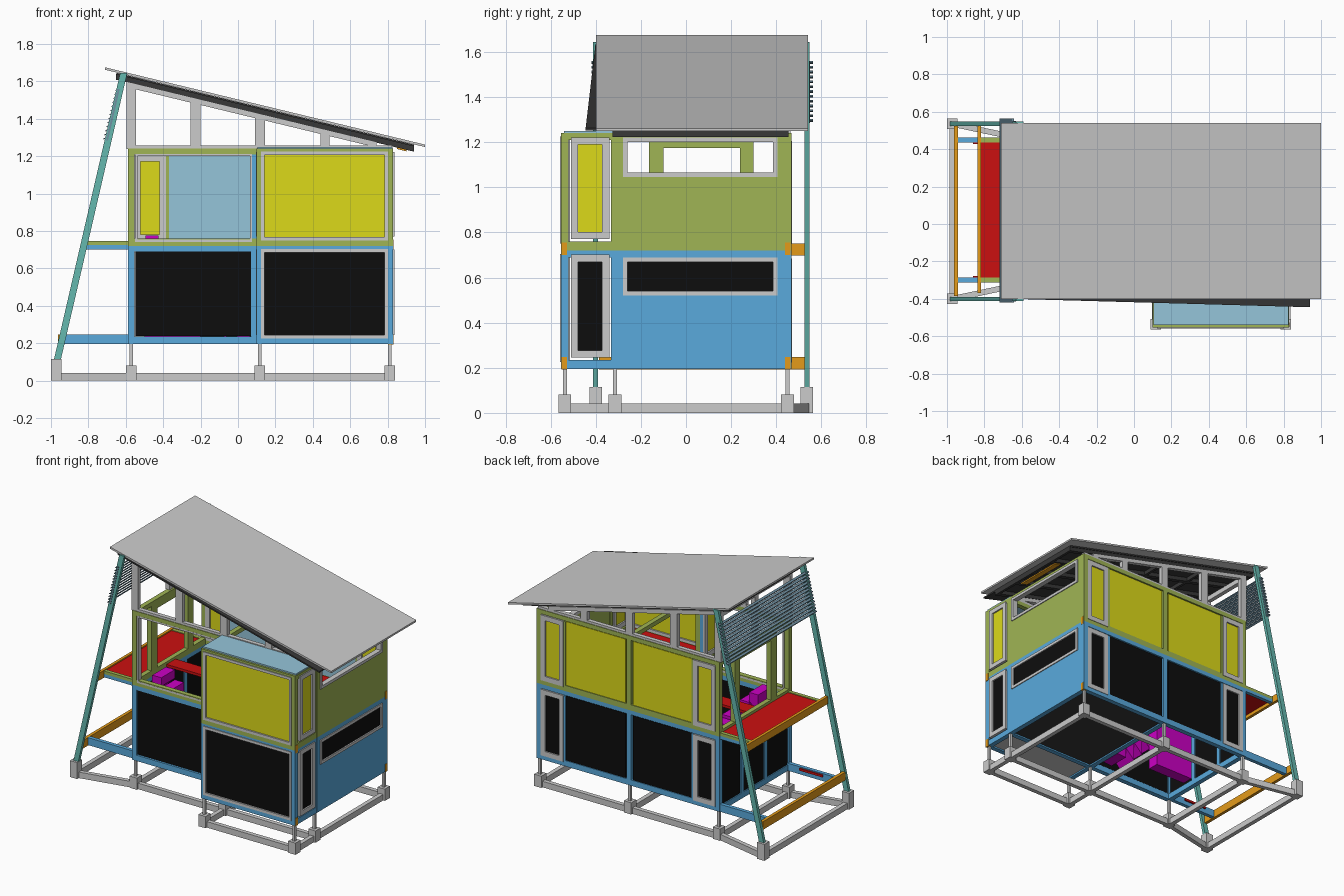
import bpy
from mathutils import Vector

if "Cube" in bpy.data.objects:
    bpy.data.objects.remove(bpy.data.objects["Cube"])

COL = dict(blue=(.10, .40, .72), green=(.35, .46, .09), yellow=(.72, .70, .01), black=(.004, .004, .004),
           red=(.6, .005, .005), magenta=(.6, 0, .55), orange=(.78, .33, .01), teal=(.13, .48, .43),
           glass=(.30, .56, .70), dark=(.04, .04, .04), slate=(.16, .28, .36))
MATS = {}
for k, c in COL.items():
    MATS[k] = bpy.data.materials.new(k)
    MATS[k].diffuse_color = (*c, 1)


def mesh(name, verts, faces, col):
    me = bpy.data.meshes.new(name)
    me.from_pydata(verts, [], faces)
    ob = bpy.data.objects.new(name, me)
    bpy.context.collection.objects.link(ob)
    if col:
        me.materials.append(MATS[col])
    return ob


def prism(name, low, high, col=None):
    # solid between two matching polygons
    n = len(low)
    faces = [tuple(range(n))[::-1], tuple(range(n, 2 * n))]
    faces += [(i, (i + 1) % n, n + (i + 1) % n, n + i) for i in range(n)]
    return mesh(name, list(low) + list(high), faces, col)


def box(name, x0, x1, y0, y1, z0, z1, col=None):
    q = [(x0, y0), (x1, y0), (x1, y1), (x0, y1)]
    return prism(name, [(*p, z0) for p in q], [(*p, z1) for p in q], col)


def side(name, pts, y0, y1, col=None):
    # xz profile extruded along y
    return prism(name, [(x, y1, z) for x, z in pts], [(x, y0, z) for x, z in pts], col)


def slab(name, ax, p, u0, u1, z0, z1, t, col=None):
    # upright panel centred on plane p, running along x or y
    if ax == 'x':
        return box(name, u0, u1, p - t / 2, p + t / 2, z0, z1, col)
    return box(name, p - t / 2, p + t / 2, u0, u1, z0, z1, col)


def ring(name, ax, p, o, i, t, col=None):
    # rectangular frame: outer o and inner i are (u0, u1, z0, z1)
    slab(name + "_bottom", ax, p, o[0], o[1], o[2], i[2], t, col)
    slab(name + "_top", ax, p, o[0], o[1], i[3], o[3], t, col)
    slab(name + "_left", ax, p, o[0], i[0], i[2], i[3], t, col)
    slab(name + "_right", ax, p, i[1], o[1], i[2], i[3], t, col)


def window(name, ax, p, o, w, pane, t=.035):
    i = (o[0] + w, o[1] - w, o[2] + w, o[3] - w)
    ring(name + "_frame", ax, p, o, i, t)
    if pane:
        slab(name + "_pane", ax, p, *i, t * .5, pane)


def beam(name, a, b, w, h, col=None):
    # level beam between two plan points, sitting on z = 0
    d = (Vector(b) - Vector(a)).normalized() * w / 2
    n = Vector((-d.y, d.x))
    q = [Vector(a) - n, Vector(b) - n, Vector(b) + n, Vector(a) + n]
    prism(name, [(*v, 0) for v in q], [(*v, h) for v in q], col)


XL, XM, XR = -.57, .117, .812
YF, YM, YB = -.537, -.315, .45
STOREYS = [("lower", .195, .72, "blue", "black"), ("upper", .72, 1.24, "green", "yellow")]

# footings and thin stilts
grid = [(x, y) for x in (XL, XM, XR) for y in (YM, YB)] + [(XM, YF), (XR, YF)]
for x, y in grid:
    box("footing", x - .028, x + .028, y - .028, y + .028, 0, .082)
    box("stilt", x - .009, x + .009, y - .009, y + .009, .08, .2)
poles = [(-.972, -.4), (-.972, .535)]
for x, y in poles:
    box("pole_footing", x - .028, x + .028, y - .028, y + .028, 0, .115)

# ground beams
for a, b in [((XL, YM), (XR, YM)), ((XL, YB), (XR, YB)), ((XM, YF), (XR, YF)),
             ((XL, YM), (XL, YB)), ((XM, YF), (XM, YB)), ((XR, YF), (XR, YB)),
             (poles[0], (XL, YM)), (poles[1], (XL, YB)), (poles[0], poles[1])]:
    beam("ground_beam", a, b, .03, .042)

# both storeys: posts, rails and walls
for s, z0, z1, c, pane in STOREYS:
    a, b = z0 + .028, z1 - .035
    for x, y in grid:
        box(s + "_post", x - .017, x + .017, y - .017, y + .017, z0, z1, c)
    for h0, h1 in ((z0, z0 + .04), (z1 - .03, z1)):
        for y in (YM, YB):
            slab(s + "_rail", 'x', y, XL, XR, h0, h1, .034, c)
        slab(s + "_bay_rail", 'x', YF, XM, XR, h0, h1, .034, c)
        slab(s + "_left_rail", 'y', XL, YM, YB, h0, h1, .034, c)
        for x in (XM, XR):
            slab(s + "_cross_rail", 'y', x, YF, YB, h0, h1, .034, c)
    # back wall: two wide panels and two narrow windows
    for u0, u1 in ((-.37, .085), (.145, .605)):
        slab(s + "_back_panel", 'x', YB, u0, u1, a, b, .024, pane)
        slab(s + "_back_lining", 'x', YB - .015, u0, u1, a, b, .008, "glass" if s == "upper" else pane)
    for u0, u1 in ((-.555, -.385), (.62, .795)):
        window(s + "_back_window", 'x', YB, (u0, u1, a, b), .034, pane, .04)
    for u in (-.377, .612):
        slab(s + "_back_mullion", 'x', YB, u - .009, u + .009, a, b, .034, c)
    # bay windows
    window(s + "_bay_window", 'x', YF, (.122, .803, z0 + .03, z1 - .015), .019, pane, .044)
    for x in (XM, XR + .004):
        window(s + "_bay_side_window", 'y', x, (-.51, -.34, z0 + .05, z1 - .018), .032, pane, .04)

# right wall with strip windows
for s, z0, z1, c, w in (("lower", .195, .72, "blue", (.52, .69)), ("upper", .72, 1.24, "green", (1.045, 1.22))):
    ring(s + "_right_wall", 'y', XR + .003, (YM, .46, z0, z1), (-.28, .405, *w), .03, c)
    window(s + "_strip_window", 'y', XR + .006, (-.28, .405, *w), .02, "black" if s == "lower" else None, .036)

# front wall beside the bay: dark sliding panel below, open frame above
slab("front_panel", 'x', YM, -.547, .07, .24, .706, .022, "black")
slab("front_mid_post", 'x', YM, .07, .1, .195, 1.24, .034, "blue")
window("front_opening", 'x', YM, (-.55, .075, .742, 1.212), .012, None)

# left wall: dark doors below, open door frame above
for u0, u1 in ((-.29, -.06), (-.03, .2), (.23, .43)):
    slab("left_door", 'y', XL, u0, u1, .235, .695, .02, "black")
for u in (-.045, .215):
    slab("left_door_post", 'y', XL, u - .015, u + .015, .235, .695, .034, "blue")
ring("balcony_door_frame", 'y', XL, (-.165, .3, .74, 1.212), (-.1, .24, .75, 1.175), .034, "green")

# floors
box("ground_floor", .12, .81, YM, .44, .205, .225, "dark")
box("bay_floor", .12, .81, YF, YM, .205, .225)
box("upper_floor", .1, .81, -.52, .44, .725, .743, "red")
box("landing_strip", XL, .1, .0, .1, .725, .743, "red")
box("bay_roof", .105, .825, -.54, -.3, 1.235, 1.25, "glass")

# stair rising to the left
n = 8
for i in range(n):
    x = .065 - i * .07
    z = .285 + i * .07
    side("stair_step", [(x - .07, z), (x, z), (x, z - .06), (x - .07, max(z - .13, .22))], -.24, -.09, "magenta")
box("stair_cupboard", -.5, -.2, -.08, .0, .2, .55, "magenta")

# balcony and deck beams
for y in (-.30, YB):
    slab("deck_joist", 'x', y, -.955, XL, .195, .247, .026, "blue")
    slab("balcony_joist", 'x', y, -.825, XL, .702, .725, .026, "blue")
    slab("balcony_top_joist", 'x', y, -.82, XL, .725, .746, .026, "green")
for y in (-.283, .433):
    box("deck_strip", -.86, -.68, y - .006, y + .006, .225, .24, "red")
box("balcony_floor", -.822, -.585, -.29, .44, .722, .741, "red")
box("deck_beam", -.962, -.94, -.385, .525, .192, .248, "orange")
box("balcony_beam", -.838, -.818, -.37, .525, .698, .75, "orange")
for z in (.192, .7):
    for y in (-.54, .45):
        box("corner_bracket", .803, .832, y - .011, y + .013, z, z + .055, "orange")

# leaning poles and louvre slats
for y in (-.401, .536):
    side("leaning_pole", [(-.987, .1), (-.95, .1), (-.592, 1.645), (-.63, 1.645)], y - .011, y + .011, "teal")
for i in range(13):
    z = 1.29 + i * .0215
    x = -.718 + i * .0052
    side("louvre_slat", [(x, z), (x + .014, z + .006), (x + .014, z + .012), (x, z + .006)], -.42, .563, "slate")
for y in (-.405, .54):
    side("louvre_side", [(-.705, 1.285), (-.695, 1.285), (-.632, 1.56), (-.642, 1.56)], y - .01, y + .01, "slate")


def rz(x, d=0):
    # roof top height with an offset downwards
    return 1.262 - .2415 * (x - 1) - d


def sloped(name, x0, x1, y0, y1, d0, d1, col=None):
    side(name, [(x0, rz(x0, d1)), (x1, rz(x1, d1)), (x1, rz(x1, d0)), (x0, rz(x0, d0))], y0, y1, col)


# clerestory frames under the slope
for y0, y1 in ((-.328, -.298), (.433, .463)):
    for x0, x1 in ((-.595, -.545), (-.255, -.2), (.09, .145), (.44, .49)):
        side("clerestory_stud", [(x0, 1.24), (x1, 1.24), (x1, rz(x1, .05)), (x0, rz(x0, .05))], y0, y1)
    box("clerestory_sill", -.595, .82, y0, y1, 1.238, 1.256)
    sloped("clerestory_head", -.595, .74, y0, y1, .05, .078)
box("clerestory_left_head", -.595, -.565, -.3, .44, 1.555, 1.59)
box("clerestory_left_stud", -.595, -.565, .05, .09, 1.24, 1.56)

# roof sheet, skewed soffit and rafters
sloped("roof_sheet", -.71, 1.0, -.4, .54, 0, .013)
plan = [(-.65, -.4), (.94, -.445), (.94, .46), (-.65, .46)]
prism("roof_soffit", [(x, y, rz(x, .024)) for x, y in plan], [(x, y, rz(x, .014)) for x, y in plan], "dark")
for y in (-.31, -.12, .065, .25, .44):
    sloped("rafter", -.65, .94, y - .015, y + .015, .02, .052, "dark")
for x in (-.64, -.25, .12, .5, .93):
    sloped("purlin", x - .012, x + .012, -.325, .455, .02, .052, "dark")
sloped("roof_lamp", .85, .9, -.1, .25, .05, .06, "orange")

for m in bpy.data.materials:
    if m.users and not m.is_grease_pencil:
        m.use_nodes = True
        m.node_tree.nodes["Principled BSDF"].inputs["Base Color"].default_value = m.diffuse_color
